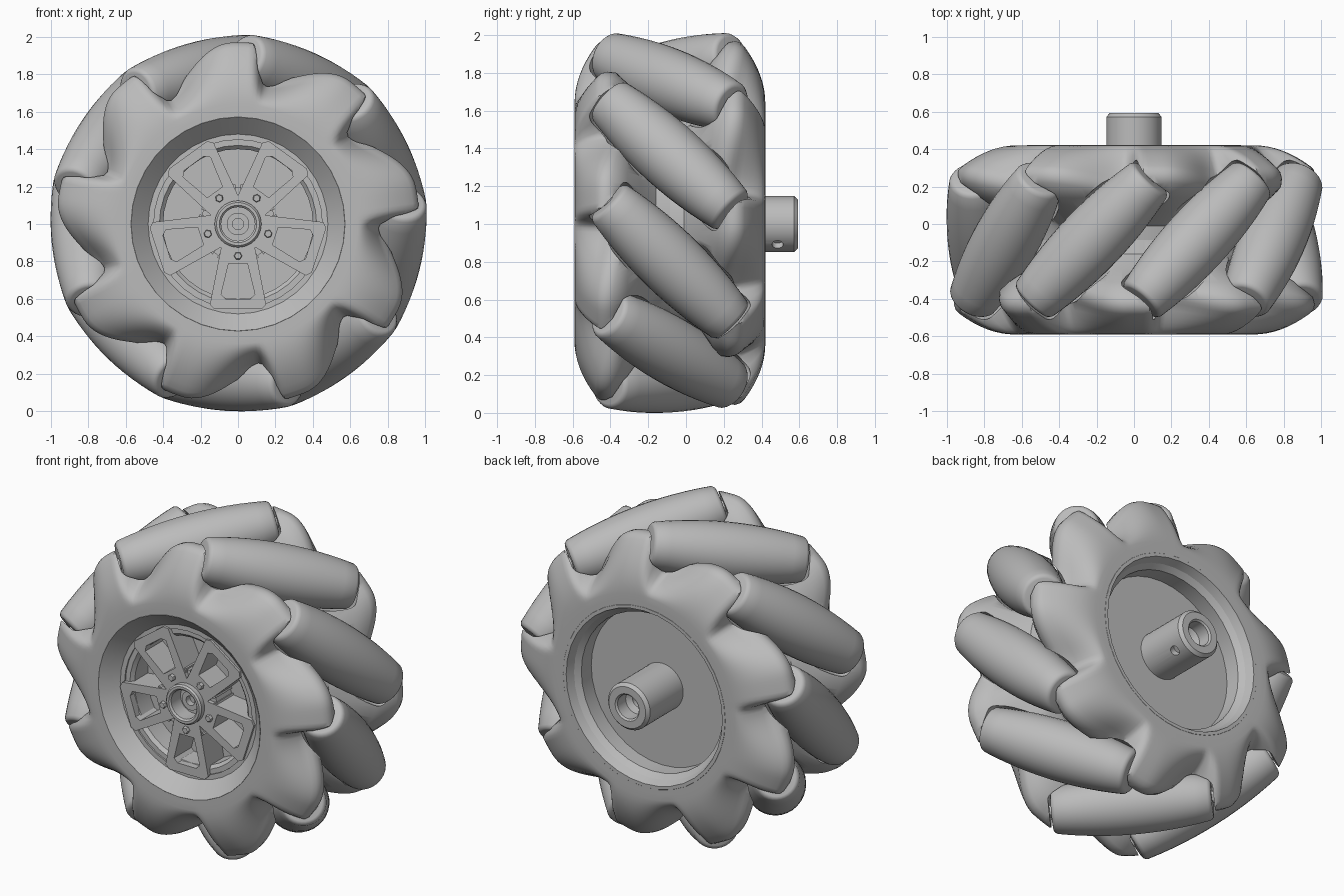
import bpy, bmesh
from math import sin, cos, pi, radians
from mathutils import Matrix, Vector

if "Cube" in bpy.data.objects:
    bpy.data.objects.remove(bpy.data.objects["Cube"])

COUNT, MID_Y, AXIS_R = 9, -0.085, 0.824     # rollers, middle plane, roller axis radius
STEP, FIRST = 2 * pi / COUNT, radians(-14)
CENTRE = Matrix.Translation((0, 0, 1))

grey = bpy.data.materials.new("plain grey")
grey.use_nodes = True
grey.diffuse_color = (0.5, 0.5, 0.5, 1)
grey.node_tree.nodes["Principled BSDF"].inputs["Base Color"].default_value = (0.5, 0.5, 0.5, 1)


def finish(name, bm):
    bmesh.ops.remove_doubles(bm, verts=bm.verts, dist=1e-5)
    bmesh.ops.recalc_face_normals(bm, faces=bm.faces)
    mesh = bpy.data.meshes.new(name)
    bm.to_mesh(mesh)
    bm.free()
    mesh.materials.append(grey)
    obj = bpy.data.objects.new(name, mesh)
    bpy.context.collection.objects.link(obj)
    return obj


def select(obj):
    bpy.ops.object.select_all(action="DESELECT")
    obj.select_set(True)
    bpy.context.view_layer.objects.active = obj


def smooth(obj, angle=35):
    select(obj)
    bpy.ops.object.shade_smooth_by_angle(angle=radians(angle))


def cut(obj, cutter):
    mod = obj.modifiers.new("cut", "BOOLEAN")
    mod.operation, mod.object, mod.solver = "DIFFERENCE", cutter, "EXACT"
    select(obj)
    bpy.ops.object.modifier_apply(modifier=mod.name)


def sweep(bm, section, segments, matrix=CENTRE, closed=False):
    """Revolve section(angle) -> [(radius, y)] round the y axis."""
    rings = []
    for i in range(segments):
        a = 2 * pi * i / segments
        rings.append([bm.verts.new(matrix @ Vector((r * cos(a), y, r * sin(a))))
                      for r, y in section(a)])
    n = len(rings[0])
    for i in range(segments):
        p, q = rings[i], rings[(i + 1) % segments]
        for j in range(n if closed else n - 1):
            k = (j + 1) % n
            bm.faces.new((p[j], p[k], q[k], q[j]))


def lathe(name, profile, segments=40, matrix=CENTRE):
    bm = bmesh.new()
    sweep(bm, lambda a: profile, segments, matrix)
    return finish(name, bm)


# Rollers: crowned barrels tilted 45 degrees
def barrel(half, gap=0.0, bevel=0.022):
    def crown(s):
        return 1 - AXIS_R - 0.21 * s * s + gap
    steps = [-1 + k / 6 for k in range(13)]
    body = [(crown(t * (half - bevel)), t * (half - bevel)) for t in steps]
    tip = [(crown(half) - bevel * (1 - cos(b)), half - bevel * (1 - sin(b)))
           for b in (pi / 6, pi / 3, pi / 2)]
    low = [(r, -s) for r, s in reversed(tip)]
    return [(0, -half)] + low + body + tip + [(0, half)]


def roller_matrix(k):
    a = FIRST + k * STEP
    out = Vector((cos(a), 0, sin(a)))
    along = Vector((-sin(a), -1, cos(a))).normalized()
    side = out.cross(along)
    m = Matrix((out, along, side)).transposed().to_4x4()
    return CENTRE @ Matrix.Translation(out * AXIS_R + Vector((0, MID_Y, 0))) @ m


cutters = bmesh.new()
for k in range(COUNT):
    smooth(lathe("roller", barrel(0.465), 32, roller_matrix(k)), 50)
    lathe("roller_axle", [(0, -0.53), (0.035, -0.53), (0.035, 0.53), (0, 0.53)], 12, roller_matrix(k))
    clearance = barrel(0.478, 0.012)
    sweep(cutters, lambda a: clearance, 32, roller_matrix(k))
cutter = finish("roller_clearance", cutters)
cutter.hide_render = True


# Side plates: lobed shoulders that hold the roller ends
def lobed_section(a):
    off = (a / STEP - 0.12) % 1 * 40            # degrees past the steep flank's top
    if off < 7:
        u = 0
    else:
        u = (off - 7) / 27 if off < 34 else (40 - off) / 6
    wave = (1 + cos(pi * u)) / 2
    edge = 0.785 + 0.185 * wave
    depth = 0.17 - 0.06 * wave
    root = edge - 0.64
    points = [(0.57, -0.59), (0.6, -0.59)]
    for j in range(9):
        t = j / 8
        points.append((0.64 + (root - 0.03) * t, -0.59 + depth * t * t))
    lip = depth - 0.59
    points += [(edge - 0.01, lip + 0.02), (edge, lip + 0.05), (edge - 0.005, lip + 0.09)]
    return points + [(0.64 + 0.75 * root, -0.31), (0.64 + 0.35 * root, -0.24),
                     (0.65, -0.16), (0.64, MID_Y), (0.57, MID_Y)]


radial = Vector((cos(FIRST), 0, sin(FIRST)))
middle = Matrix.Translation((0, MID_Y, 0))
flip = middle @ Matrix.Rotation(pi, 4, radial) @ middle.inverted()
for name, turn in (("front_side_plate", Matrix.Identity(4)), ("back_side_plate", flip)):
    bm = bmesh.new()
    sweep(bm, lobed_section, 216, CENTRE @ turn, closed=True)
    plate = finish(name, bm)
    cut(plate, cutter)
    smooth(plate, 40)
bpy.data.objects.remove(cutter)

# Rim: conical mouth and spoke pocket in front, deep dish behind
smooth(lathe("rim", [(0, -0.34), (0.40, -0.34), (0.40, -0.47), (0.42, -0.49), (0.45, -0.49),
                     (0.45, -0.50), (0.48, -0.50), (0.571, -0.591), (0.6, -0.56),
                     (0.62, -0.4), (0.62, 0.23), (0.6, 0.39), (0.571, 0.421),
                     (0.55, 0.421), (0.53, 0.37), (0.50, 0.34), (0.50, 0.24), (0, 0.24)], 36), 20)


# Spoke frames: five open trapezoids
def loops(bm, outline, front, back, turn):
    return [[bm.verts.new(CENTRE @ turn @ Vector((x, y, r))) for x, r in outline]
            for y in (front, back)]


def trapezoid(low, low_half, high, high_half):
    c = 0.025
    return [(-low_half, low), (low_half, low), (high_half, high - c), (high_half - c, high),
            (c - high_half, high), (-high_half, high - c)]


SPOKES = [Matrix.Rotation(pi + k * 2 * pi / 5, 4, "Y") for k in range(5)]
for turn in SPOKES:
    bm = bmesh.new()
    outer = loops(bm, trapezoid(0.1, 0.085, 0.455, 0.15), -0.515, -0.34, turn)
    inner = loops(bm, trapezoid(0.21, 0.05, 0.40, 0.09), -0.515, -0.34, turn)
    for j in range(6):
        k = (j + 1) % 6
        for p, q in ((outer[0], inner[0]), (inner[0], inner[1]),
                     (inner[1], outer[1]), (outer[1], outer[0])):
            bm.faces.new((p[j], p[k], q[k], q[j]))
    finish("spoke_frame", bm)
    lathe("lug_bolt", [(0, -0.535), (0.018, -0.535), (0.022, -0.53), (0.022, -0.5), (0, -0.5)], 6,
          CENTRE @ turn @ Matrix.Translation((0, 0, 0.17)))
    # Thin ribs between the frames
    for shift in (-0.02, 0.02):
        bm = bmesh.new()
        rib = Matrix.Translation((shift, -0.42, 0.15)) @ Matrix.Diagonal((0.012, 0.17, 0.12, 1))
        bmesh.ops.create_cube(bm, size=1,
                              matrix=CENTRE @ turn @ Matrix.Rotation(pi / 5, 4, "Y") @ rib)
        finish("hub_rib", bm)

# Web joining the spoke frames, and hub with stepped bore
lathe("hub_web", [(0.1, -0.34), (0.2, -0.34), (0.2, -0.49), (0.1, -0.49)], 30)
smooth(lathe("hub", [(0, -0.44), (0.03, -0.44), (0.03, -0.48), (0.06, -0.48), (0.06, -0.45),
                     (0.09, -0.45), (0.09, -0.545), (0.10, -0.555), (0.115, -0.555),
                     (0.125, -0.545), (0.125, -0.34), (0, -0.34)], 32))

# Shaft coupling with bore and set screw hole
shaft = lathe("shaft_coupling", [(0, 0.22), (0.148, 0.22), (0.148, 0.572), (0.13, 0.592),
                                 (0.085, 0.592), (0.075, 0.582), (0.075, 0.5), (0.04, 0.48),
                                 (0.04, 0.4), (0, 0.4)], 40)
drill = lathe("screw_drill", [(0, 0.11), (0.03, 0.11), (0.03, 0.2), (0, 0.2)], 16,
              CENTRE @ Matrix.Translation((0, 0.485, 0)) @ Matrix.Rotation(radians(48), 4, "Y")
              @ Matrix.Rotation(-pi / 2, 4, "Z"))
cut(shaft, drill)
bpy.data.objects.remove(drill)
smooth(shaft)
